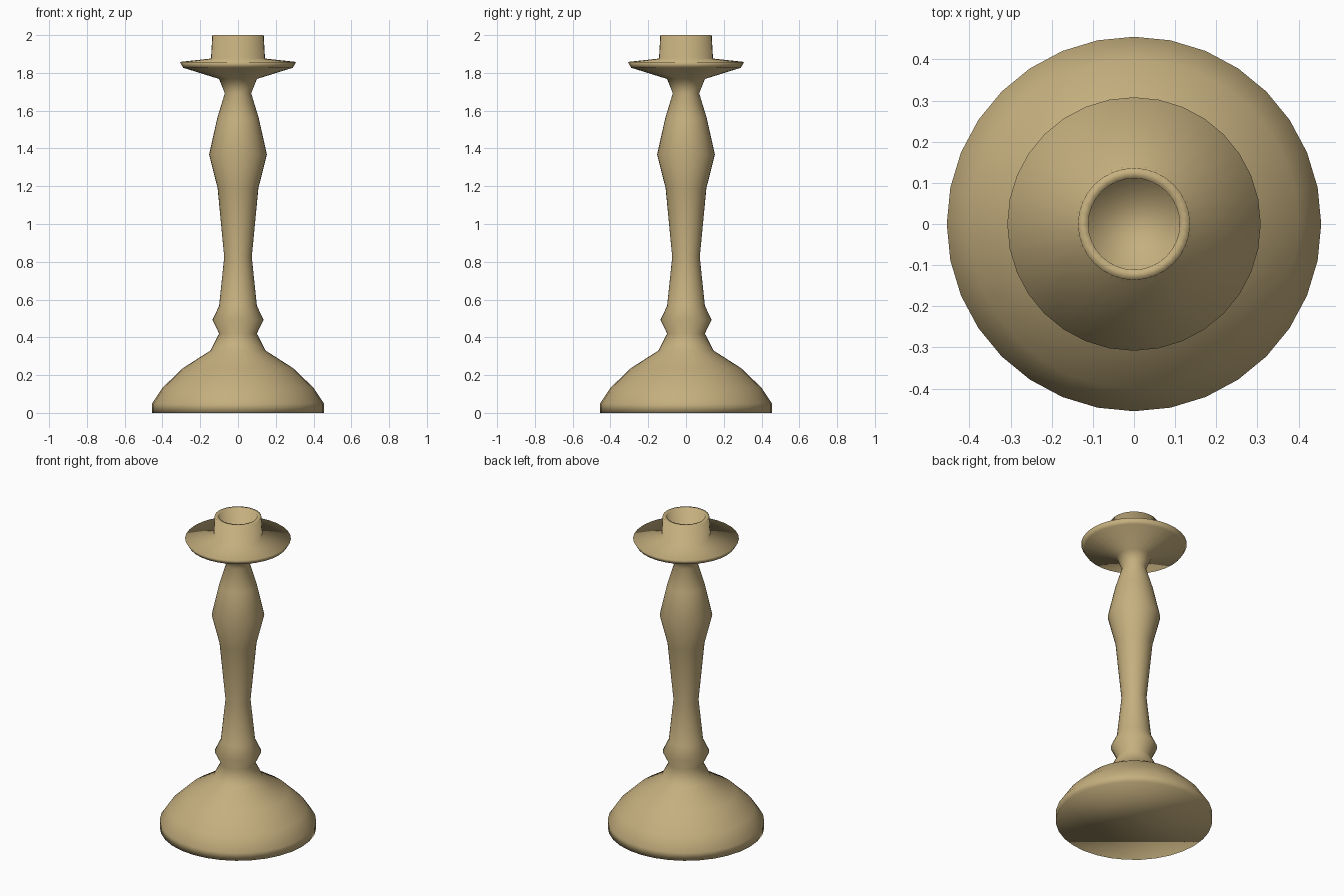
import bpy, bmesh, math

if "Cube" in bpy.data.objects:
    bpy.data.objects.remove(bpy.data.objects["Cube"])

# Half-profile (radius, height) from the underside up to the candle socket floor
PROFILE = [
    (0, 0), (0.455, 0), (0.455, 0.05), (0.40, 0.133), (0.293, 0.236), (0.146, 0.33),  # domed foot
    (0.10, 0.42), (0.135, 0.493), (0.10, 0.567),                                      # collar
    (0.073, 0.825), (0.108, 0.19 + 1), (0.153, 1.368), (0.11, 1.56), (0.07, 1.692),   # stem
    (0.10, 1.768), (0.29, 1.827), (0.308, 1.858), (0.143, 1.876),                     # drip pan
    (0.136, 2.0), (0.111, 2.0), (0.109, 1.88), (0, 1.88),                             # socket
]
SIDES = 32


def lathe(name, profile, sides):
    bm = bmesh.new()
    rings = []
    for r, z in profile:
        if r == 0:
            continue
        rings.append([bm.verts.new((r * math.cos(2 * math.pi * i / sides),
                                    r * math.sin(2 * math.pi * i / sides), z))
                      for i in range(sides)])
    for low, high in zip(rings, rings[1:]):
        for i in range(sides):
            j = (i + 1) % sides
            bm.faces.new((low[i], low[j], high[j], high[i]))
    # Flat underside and socket floor
    bm.faces.new(rings[0][::-1])
    bm.faces.new(rings[-1])
    for f in bm.faces:
        f.smooth = True
    mesh = bpy.data.meshes.new(name)
    bm.to_mesh(mesh)
    bm.free()
    obj = bpy.data.objects.new(name, mesh)
    bpy.context.collection.objects.link(obj)
    return obj


# Turned candlestick in one continuous piece
candlestick = lathe("candlestick", PROFILE, SIDES)

# Brass colour
brass = bpy.data.materials.new("brass")
brass.diffuse_color = (0.56, 0.43, 0.21, 1)
brass.use_nodes = True
brass.node_tree.nodes["Principled BSDF"].inputs["Base Color"].default_value = brass.diffuse_color
candlestick.data.materials.append(brass)
